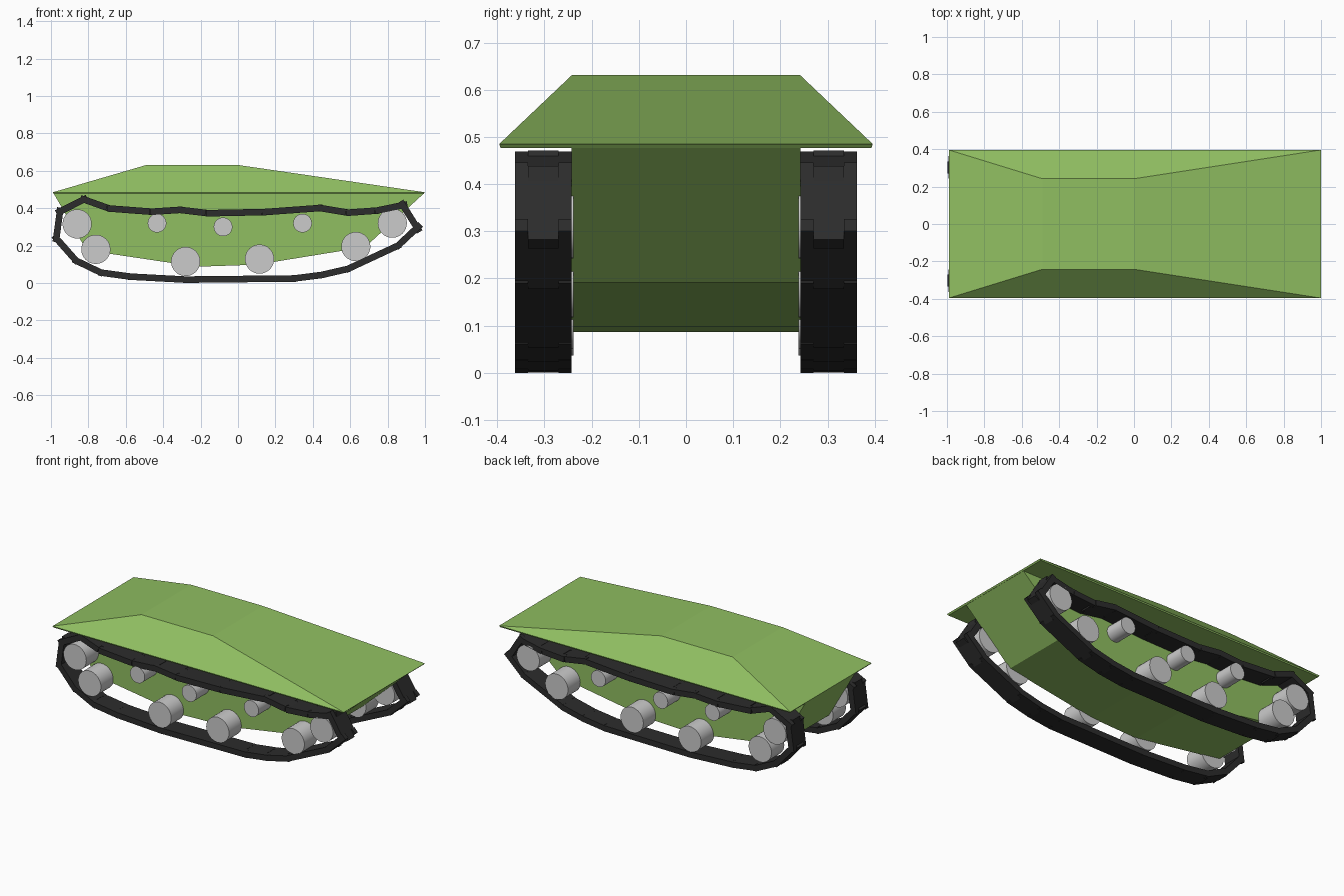
import bpy, bmesh, math
from mathutils import Vector

if "Cube" in bpy.data.objects:
    bpy.data.objects.remove(bpy.data.objects["Cube"])

def material(name, rgb):
    m = bpy.data.materials.new(name)
    m.diffuse_color = (*rgb, 1)
    m.use_nodes = True
    m.node_tree.nodes["Principled BSDF"].inputs["Base Color"].default_value = m.diffuse_color
    return m

GREEN = material("green_paint", (0.28, 0.52, 0.12))
BLACK = material("dark_rubber", (0.025, 0.025, 0.025))

def finish(name, bm, mat=None):
    bmesh.ops.recalc_face_normals(bm, faces=bm.faces)
    me = bpy.data.meshes.new(name)
    bm.to_mesh(me)
    bm.free()
    ob = bpy.data.objects.new(name, me)
    bpy.context.collection.objects.link(ob)
    if mat:
        me.materials.append(mat)
    return ob

def loft(bm, rings):
    rows = [[bm.verts.new(p) for p in r] for r in rings]
    n = len(rows[0])
    for a, b in zip(rows, rows[1:]):
        for i in range(n):
            j = (i + 1) % n
            bm.faces.new((a[i], a[j], b[j], b[i]))
    bm.faces.new(rows[0])
    bm.faces.new(rows[-1])

def rect(x0, x1, y, z):
    return [(x0, -y, z), (x1, -y, z), (x1, y, z), (x0, y, z)]

def extrude_y(bm, profile, y0, y1):
    loft(bm, [[(x, y, z) for x, z in profile] for y in (y0, y1)])

# upper hull: thin rim and sloped roof
bm = bmesh.new()
loft(bm, [rect(-0.985, 0.993, 0.393, 0.477), rect(-0.99, 1.0, 0.396, 0.485),
          rect(-0.49, 0.0, 0.242, 0.631)])
finish("upper_hull", bm, GREEN)

# lower hull: boat-shaped profile between the tracks
bm = bmesh.new()
extrude_y(bm, [(-0.985, 0.478), (-0.81, 0.175), (-0.22, 0.087), (0.1, 0.098),
               (0.68, 0.192), (0.993, 0.478)], -0.243, 0.243)
finish("lower_hull", bm, GREEN)

# track outline (outer face), clockwise seen from the front
PATH = [(-0.825, 0.467), (-0.685, 0.417), (-0.46, 0.400), (-0.31, 0.410), (-0.16, 0.392),
        (0.14, 0.398), (0.44, 0.420), (0.59, 0.395), (0.74, 0.406), (0.89, 0.437),
        (0.98, 0.294), (0.866, 0.187), (0.593, 0.060), (0.45, 0.027), (0.30, 0.008),
        (-0.28, 0.002), (-0.577, 0.018), (-0.738, 0.040), (-0.877, 0.107),
        (-0.99, 0.235), (-0.968, 0.395)]
THICK, SHIFT = 0.035, 0.012

def track(name, side):
    bm = bmesh.new()
    for i, p in enumerate(PATH):
        a, b = Vector(p), Vector(PATH[(i + 1) % len(PATH)])
        n = max(1, round((b - a).length / 0.15))
        d = (b - a).normalized()
        inward = Vector((d.y, -d.x)) * THICK
        for k in range(n):
            s, e = a.lerp(b, k / n), a.lerp(b, (k + 1) / n)
            # each link: two side pads and a centre tongue offset along the path
            for y0, y1, o in ((0.243, 0.27, -SHIFT), (0.27, 0.335, SHIFT),
                              (0.335, 0.363, -SHIFT)):
                q, r = s + d * o, e + d * o
                extrude_y(bm, [q, r, r + inward, q + inward], side * y0, side * y1)
    low = min(v.co.z for v in bm.verts)
    bmesh.ops.translate(bm, verts=bm.verts, vec=(0, 0, -low))
    finish(name, bm, BLACK)

# wheels: x, z, radius
WHEELS = {
    "end_wheel": [(-0.86, 0.316, 0.078), (0.825, 0.32, 0.078)],
    "road_wheel": [(-0.76, 0.18, 0.078), (-0.28, 0.115, 0.078),
                   (0.115, 0.128, 0.078), (0.63, 0.195, 0.078)],
    "return_roller": [(-0.433, 0.32, 0.05), (-0.08, 0.30, 0.05), (0.345, 0.32, 0.05)],
}

for side, label in ((-1, "front"), (1, "back")):
    track(label + "_track", side)
    for kind, items in WHEELS.items():
        for x, z, r in items:
            bpy.ops.mesh.primitive_cylinder_add(
                vertices=32, radius=r, depth=0.125,
                location=(x, side * 0.3005, z), rotation=(math.pi / 2, 0, 0))
            bpy.context.object.name = f"{label}_{kind}"
            bpy.ops.object.shade_smooth_by_angle(angle=math.radians(30))
